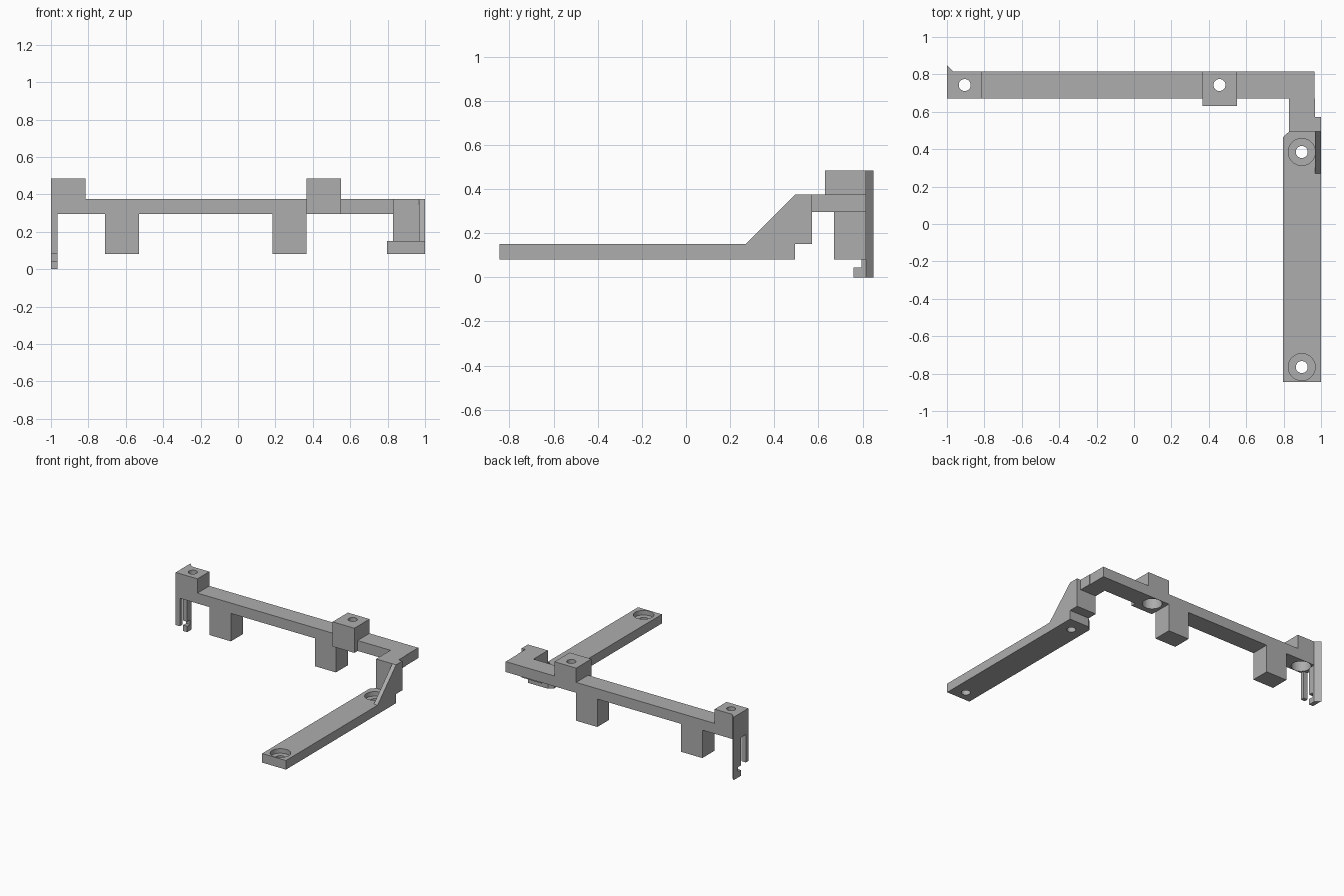
import bpy, bmesh
from math import sin, cos, tau
from mathutils import Vector

if "Cube" in bpy.data.objects:
    bpy.data.objects.remove(bpy.data.objects["Cube"])

GREY = (0.42, 0.42, 0.42, 1)
grey = bpy.data.materials.new("plain grey")
grey.use_nodes = True
grey.diffuse_color = GREY
grey.node_tree.nodes["Principled BSDF"].inputs["Base Color"].default_value = GREY


def finish(name, bm):
    bmesh.ops.recalc_face_normals(bm, faces=bm.faces)
    mesh = bpy.data.meshes.new(name)
    bm.to_mesh(mesh)
    bm.free()
    mesh.materials.append(grey)
    obj = bpy.data.objects.new(name, mesh)
    bpy.context.collection.objects.link(obj)
    return obj


def prism(name, axis, points, low, high):
    """Extrude a flat outline along the x, y or z axis."""
    place = {"x": lambda a, b: (low, a, b),
             "y": lambda a, b: (a, low, b),
             "z": lambda a, b: (a, b, low)}[axis]
    bm = bmesh.new()
    face = bm.faces.new([bm.verts.new(place(a, b)) for a, b in points])
    moved = bmesh.ops.extrude_face_region(bm, geom=[face])["geom"]
    shift = Vector([high - low if c == axis else 0 for c in "xyz"])
    bmesh.ops.translate(bm, vec=shift,
                        verts=[v for v in moved if isinstance(v, bmesh.types.BMVert)])
    return finish(name, bm)


def box(name, x, y, z):
    outline = [(x[0], y[0]), (x[1], y[0]), (x[1], y[1]), (x[0], y[1])]
    return prism(name, "z", outline, *z)


def drill(target, x, y, profile, sides=40):
    """Cut a stepped round hole, given as (radius, height) pairs."""
    bm = bmesh.new()
    rings = [[bm.verts.new((x + r * cos(tau * i / sides), y + r * sin(tau * i / sides), z))
              for i in range(sides)] for r, z in profile]
    for a, b in zip(rings, rings[1:]):
        for i in range(sides):
            j = (i + 1) % sides
            bm.faces.new((a[i], a[j], b[j], b[i]))
    bm.faces.new(rings[0])
    bm.faces.new(rings[-1])
    cutter = finish("hole_cutter", bm)
    cutter.hide_render = True
    mod = target.modifiers.new("hole", "BOOLEAN")
    mod.operation = "DIFFERENCE"
    mod.solver = "EXACT"
    mod.object = cutter
    bpy.context.view_layer.objects.active = target
    bpy.ops.object.modifier_apply(modifier=mod.name)
    bpy.data.objects.remove(cutter)


BACK, FRONT = 0.815, 0.67
LOW, UNDER, TOP, CAP = 0.08, 0.295, 0.375, 0.485

# Rear beam with its two raised blocks and two hanging posts
beam = prism("rear_beam", "y", [
    (-1, UNDER), (-0.71, UNDER), (-0.71, LOW), (-0.53, LOW), (-0.53, UNDER),
    (0.185, UNDER), (0.185, LOW), (0.365, LOW), (0.365, UNDER), (0.965, UNDER),
    (0.965, TOP), (0.55, TOP), (0.55, CAP), (0.365, CAP), (0.365, TOP),
    (-0.815, TOP), (-0.815, CAP), (-1, CAP)], FRONT, BACK)
for x in (-0.905, 0.457):
    drill(beam, x, 0.743, [(0.07, 0.2), (0.07, 0.42), (0.032, 0.42), (0.032, 0.6)])
box("block_front", (0.365, 0.55), (0.63, FRONT), (UNDER, CAP))

# Clip legs under the end block, the rear one hooked
box("short_clip_leg", (-1, -0.965), (FRONT, 0.70), (LOW, UNDER))
prism("hooked_clip_leg", "x", [
    (BACK, 0), (BACK, UNDER), (0.76, UNDER), (0.76, LOW), (0.795, LOW),
    (0.795, 0.045), (0.76, 0.045), (0.76, 0)], -1, -0.965)
prism("corner_spur", "z", [(-1, BACK), (-0.965, BACK), (-1, 0.85)], 0, CAP)

# Elbow that drops from the beam to the arm
prism("elbow", "x", [
    (FRONT, UNDER), (FRONT, TOP), (0.495, TOP), (0.495, 0.15),
    (0.572, 0.15), (0.572, UNDER)], 0.83, 0.968)
prism("gusset", "x", [(0.27, 0.15), (0.495, TOP), (0.572, TOP), (0.572, 0.15)], 0.968, 1)

# Long forward arm with countersunk screw holes
arm = prism("forward_arm", "z", [
    (0.797, -0.845), (1, -0.845), (1, 0.495), (0.83, 0.495), (0.797, 0.465)], LOW, 0.15)
for y in (0.385, -0.765):
    drill(arm, 0.897, y, [(0.032, 0), (0.032, 0.115), (0.072, 0.115), (0.072, 0.2)])
